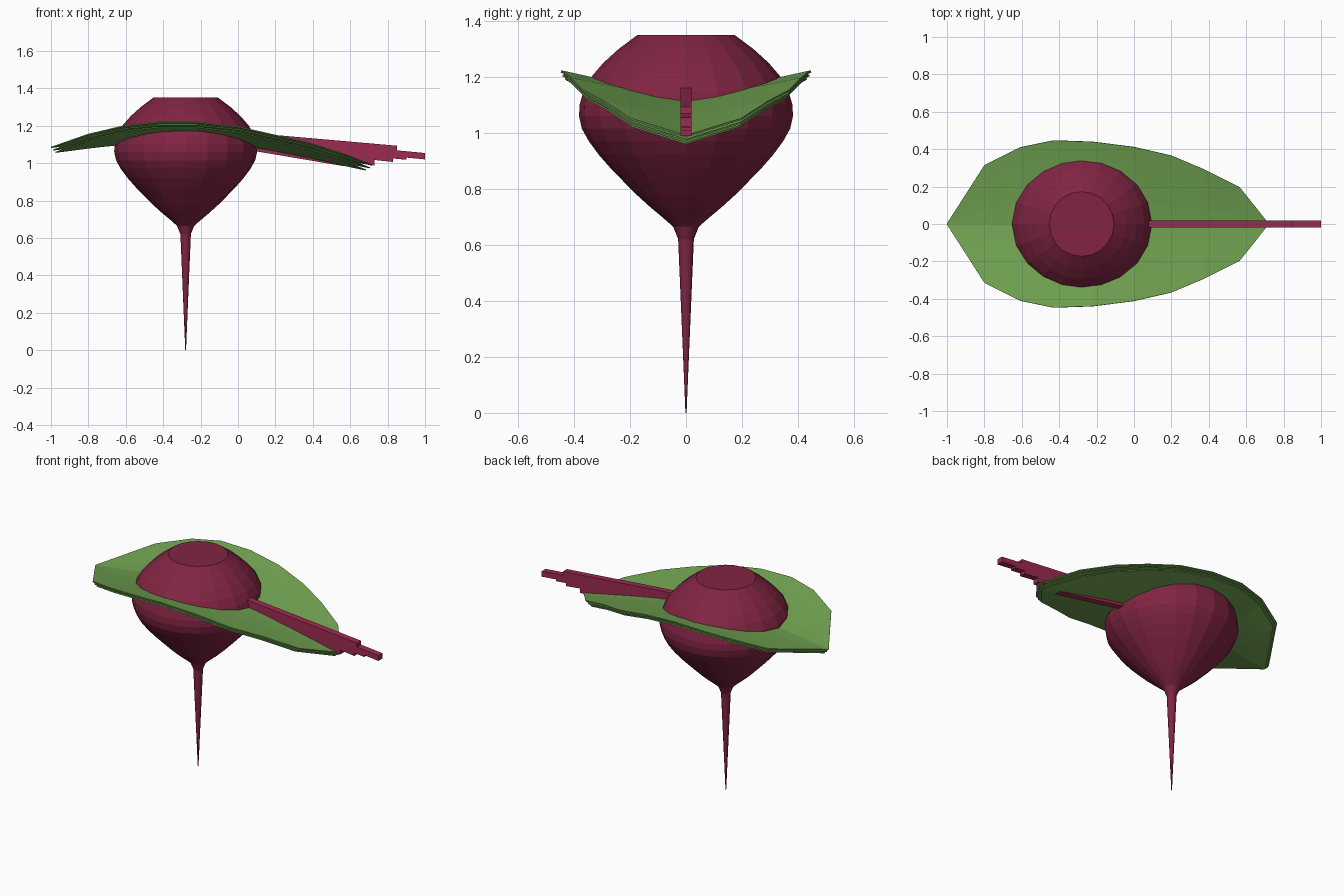
import bpy, bmesh, math

if "Cube" in bpy.data.objects:
    bpy.data.objects.remove(bpy.data.objects["Cube"])


def material(name, rgb):
    m = bpy.data.materials.new(name)
    m.diffuse_color = (*rgb, 1.0)
    m.use_nodes = True
    m.node_tree.nodes["Principled BSDF"].inputs["Base Color"].default_value = m.diffuse_color
    return m


ROOT = material("beet red", (0.22, 0.018, 0.055))
STEM = material("stem red", (0.34, 0.024, 0.085))
LEAF = material("leaf green", (0.165, 0.365, 0.083))


def make_object(name, bm, mat):
    bmesh.ops.recalc_face_normals(bm, faces=bm.faces[:])
    mesh = bpy.data.meshes.new(name)
    bm.to_mesh(mesh)
    bm.free()
    mesh.materials.append(mat)
    ob = bpy.data.objects.new(name, mesh)
    bpy.context.collection.objects.link(ob)
    return ob


def interp(table, x, col):
    for a, b in zip(table, table[1:]):
        if x <= b[0]:
            t = (x - a[0]) / (b[0] - a[0])
            return a[col] + (b[col] - a[col]) * t
    return table[-1][col]


# Turned root: bulb, flat crown and long tap root
CX, SIDES = -0.28, 20
profile = [(0.002, 0.0), (0.028, 0.62), (0.046, 0.665), (0.08, 0.695),
           (0.128, 0.735), (0.172, 0.775), (0.222, 0.825), (0.266, 0.87),
           (0.31, 0.92), (0.347, 0.97), (0.372, 1.015), (0.382, 1.06),
           (0.38, 1.10), (0.366, 1.15), (0.338, 1.20), (0.295, 1.25),
           (0.24, 1.30), (0.173, 1.35)]
bm = bmesh.new()
rings = []
for r, z in profile:
    rings.append([bm.verts.new((CX + r * math.cos(2 * math.pi * i / SIDES),
                                r * math.sin(2 * math.pi * i / SIDES), z))
                  for i in range(SIDES)])
for a, b in zip(rings, rings[1:]):
    for i in range(SIDES):
        j = (i + 1) % SIDES
        bm.faces.new((a[i], a[j], b[j], b[i]))
bm.faces.new(rings[0][::-1])
bm.faces.new(rings[-1])
make_object("beet_root", bm, ROOT)

# Leaves: arched, V-folded blades stacked closely (x, half width, rib z, edge z)
outline = [(-1.0, 0.003, 1.08, 1.08), (-0.8, 0.315, 1.105, 1.15),
           (-0.61, 0.41, 1.125, 1.195), (-0.43, 0.447, 1.133, 1.215),
           (-0.22, 0.44, 1.135, 1.215), (0.0, 0.412, 1.12, 1.19),
           (0.2, 0.366, 1.09, 1.145), (0.38, 0.29, 1.055, 1.105),
           (0.565, 0.197, 1.017, 1.045), (0.72, 0.003, 0.985, 0.985)]
ACROSS = 8


def leaf(name, dz, scale):
    bm = bmesh.new()
    rows = []
    for x, w, rib, edge in outline:
        row = []
        for k in range(ACROSS + 1):
            t = 2 * k / ACROSS - 1
            z = rib + (edge - rib) * abs(t) ** 1.25 + dz
            row.append(bm.verts.new((CX + (x - CX) * scale, w * t * scale, z)))
        rows.append(row)
    for a, b in zip(rows, rows[1:]):
        for k in range(ACROSS):
            bm.faces.new((a[k], b[k], b[k + 1], a[k + 1]))
    ob = make_object(name, bm, LEAF)
    mod = ob.modifiers.new("thickness", 'SOLIDIFY')
    mod.thickness = 0.006
    mod.offset = 0


for n, (dz, scale) in enumerate([(0.004, 1.0), (-0.010, 0.985), (-0.022, 0.965)]):
    leaf(f"leaf_{n + 1}", dz, scale)

# Stems: a narrow fan of square stalks (start z, end x, end z)
for n, (z0, x1, z1) in enumerate([(1.137, 1.0, 1.037), (1.155, 0.85, 1.076),
                                  (1.128, 0.90, 1.035), (1.118, 0.83, 1.023),
                                  (1.11, 0.73, 1.005), (1.105, 0.57, 1.0)]):
    bm = bmesh.new()
    ends = []
    for x, z in ((-0.05, z0), (x1, z1)):
        ends.append([bm.verts.new((x, sy * 0.02, z + sz * 0.017))
                     for sy, sz in ((-1, -1), (1, -1), (1, 1), (-1, 1))])
    a, b = ends
    for i in range(4):
        j = (i + 1) % 4
        bm.faces.new((a[i], a[j], b[j], b[i]))
    bm.faces.new(a[::-1])
    bm.faces.new(b)
    make_object(f"stem_{n + 1}", bm, STEM)
